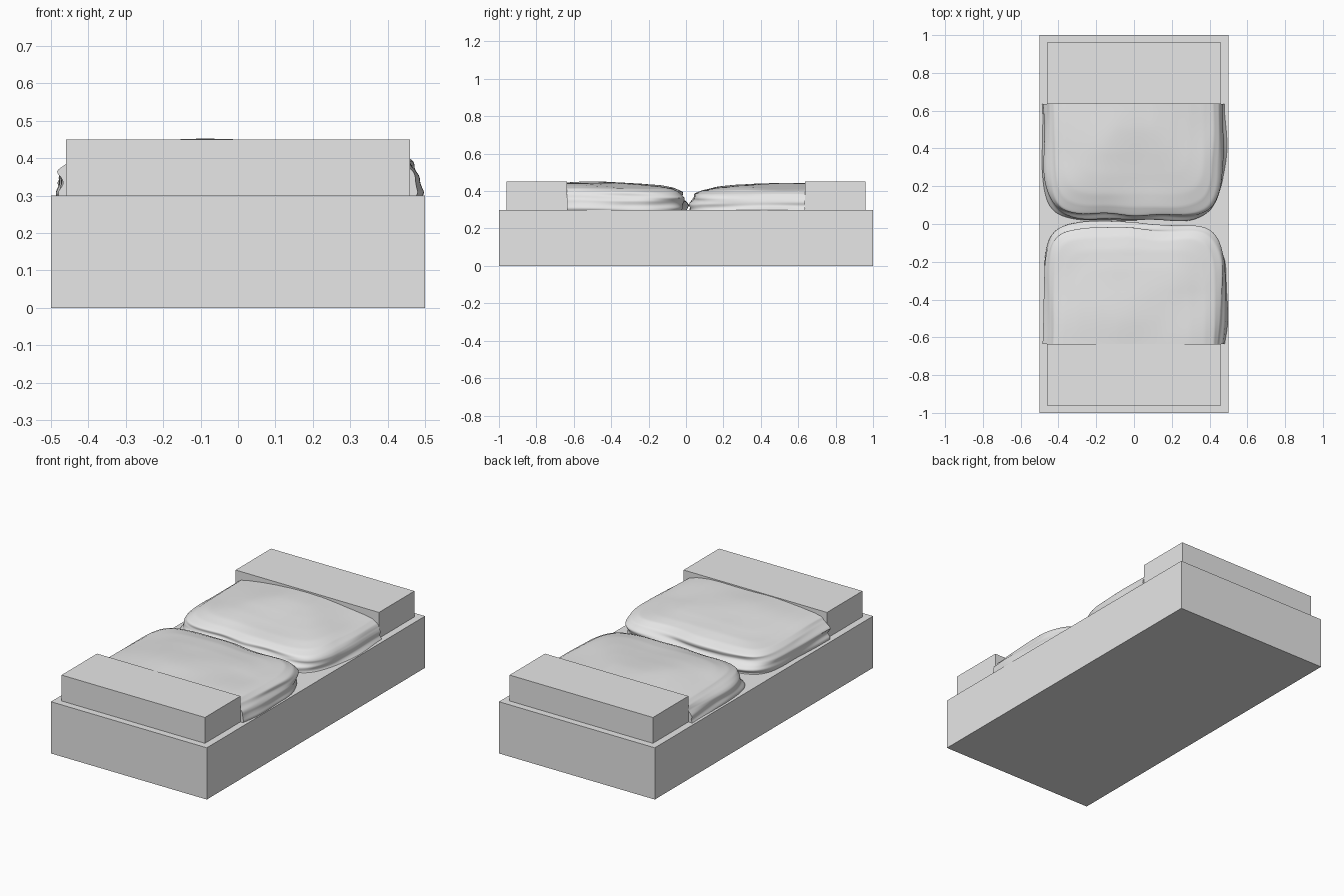
import bpy, bmesh, math
from mathutils import Vector, noise

cube = bpy.data.objects.get("Cube")
if cube:
    bpy.data.objects.remove(cube, do_unlink=True)

grey = bpy.data.materials.new("plain grey")
grey.use_nodes = True
grey.diffuse_color = (0.8, 0.8, 0.8, 1)
grey.node_tree.nodes["Principled BSDF"].inputs["Base Color"].default_value = (0.8, 0.8, 0.8, 1)


def finish(name, bm):
    bmesh.ops.recalc_face_normals(bm, faces=bm.faces)
    mesh = bpy.data.meshes.new(name)
    bm.to_mesh(mesh)
    bm.free()
    mesh.materials.append(grey)
    obj = bpy.data.objects.new(name, mesh)
    bpy.context.collection.objects.link(obj)
    return obj


def box(name, low, high):
    bm = bmesh.new()
    bmesh.ops.create_cube(bm, size=1)
    for v in bm.verts:
        v.co = Vector([a + (b - a) * (c + 0.5) for a, b, c in zip(low, high, v.co)])
    return finish(name, bm)


def lerp_profile(points, t):
    """Smoothly sample a list of (inset, height) points."""
    f = t * (len(points) - 1)
    i = min(int(f), len(points) - 2)
    return Vector(points[i]).lerp(Vector(points[i + 1]), f - i)


def stone(name, side, gap, half_width, profile, seed):
    """Weathered slab: half-round rings rising from the base to the crown, cut flat at the block."""
    end, segments, levels = 0.635, 120, 60
    depth = end - gap
    bm = bmesh.new()
    rings = []
    for k in range(levels):
        inset, z = lerp_profile(profile, k / (levels - 1))
        ring = []
        for j in range(segments + 1):
            a = math.pi * j / segments
            c, s = math.cos(a), math.sin(a)
            r = (abs(c) ** 7 + abs(s) ** 7) ** (-1 / 7)
            x, y = half_width * r * c, depth * r * s
            # Layered ledges around the rim, fading out over the crown
            rim = max(0, 1 - inset / 0.12)
            ledge = noise.noise(Vector((x * 3, y * 3, z * 28 + seed)))
            wave = noise.noise(Vector((x * 5, y * 5, seed)))
            scale = 1 - (inset - rim * (0.022 * ledge + 0.014 * wave)) / half_width
            x, y = x * scale, y * scale
            # Gentle undulations on the crown
            swell = noise.noise(Vector((x * 3.5 + seed, y * 3.5, seed)))
            lift = min(1, inset / 0.1) * 0.011 * swell
            ring.append(bm.verts.new((x, side * (end - max(y, 0)), z + lift)))
        rings.append(ring)
    for lower, upper in zip(rings, rings[1:]):
        for j in range(segments):
            bm.faces.new((lower[j], lower[j + 1], upper[j + 1], upper[j]))
    # Close the crown and the flat end
    bm.faces.new(rings[-1])
    bm.faces.new([r[0] for r in rings] + [r[-1] for r in reversed(rings)])
    obj = finish(name, bm)
    bpy.ops.object.select_all(action="DESELECT")
    obj.select_set(True)
    bpy.context.view_layer.objects.active = obj
    bpy.ops.object.shade_smooth_by_angle(angle=math.radians(45))
    return obj


# Plinth and end blocks
box("plinth", (-0.5, -1, 0), (0.5, 1, 0.3))
for label, side in (("front", -1), ("back", 1)):
    y0, y1 = sorted((side * 0.635, side * 0.96))
    box(label + "_block", (-0.46, y0, 0.3), (0.46, y1, 0.45))

# Two facing stone slabs
stone("front_slab", -1, 0.005, 0.475,
      [(0, 0.298), (0, 0.33), (0.006, 0.365), (0.02, 0.395), (0.05, 0.415),
       (0.1, 0.427), (0.18, 0.436), (0.28, 0.441), (0.38, 0.443), (0.47, 0.443)], 2.3)
stone("back_slab", 1, 0.02, 0.48,
      [(0, 0.298), (0.005, 0.33), (0.015, 0.36), (0.032, 0.385), (0.06, 0.403),
       (0.11, 0.416), (0.19, 0.427), (0.28, 0.435), (0.38, 0.44), (0.475, 0.441)], 7.7)
